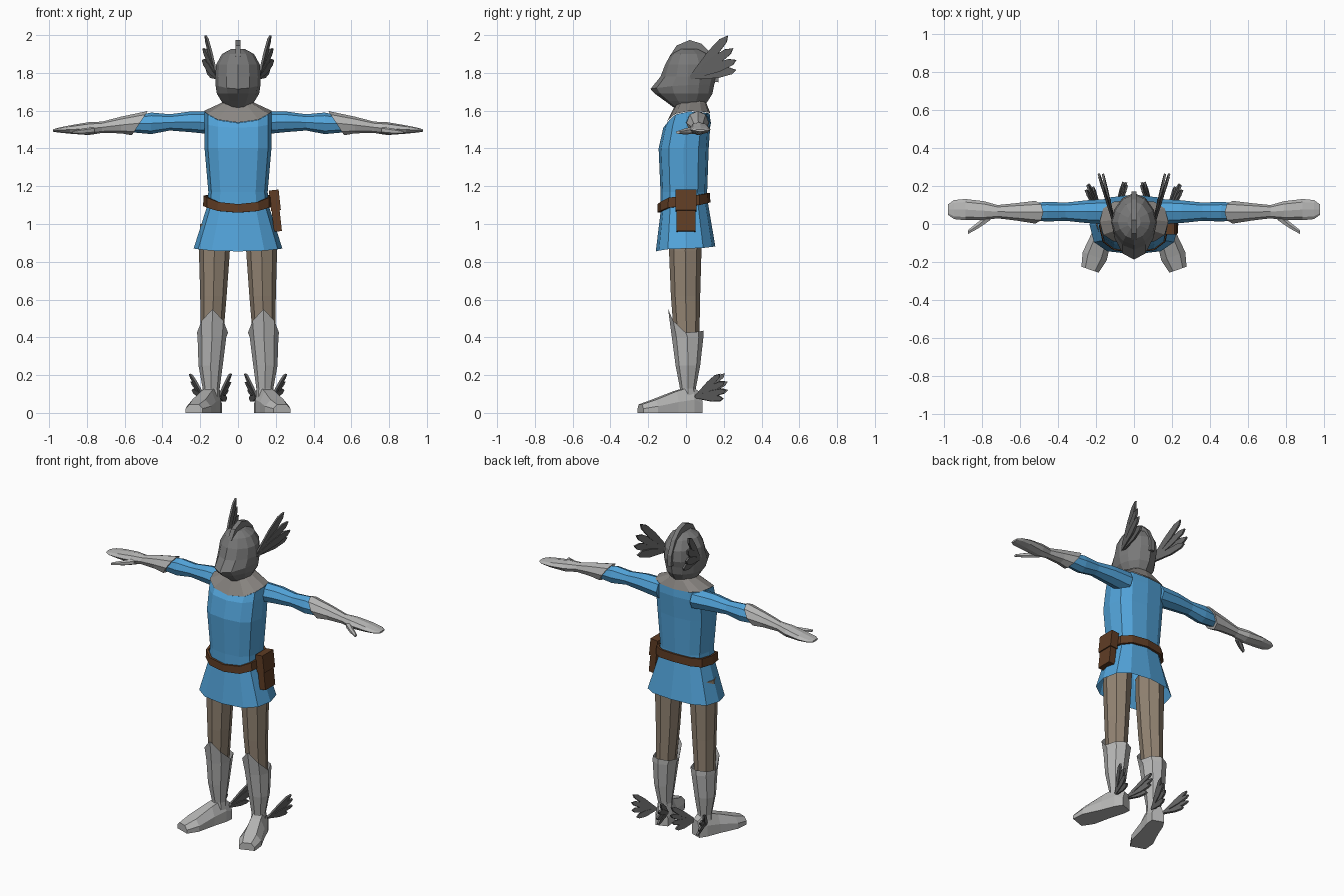
import bpy, bmesh
from math import cos, sin, pi, copysign
from mathutils import Vector, Matrix

cube = bpy.data.objects.get("Cube")
if cube:
    bpy.data.objects.remove(cube, do_unlink=True)


def material(name, r, g, b):
    m = bpy.data.materials.new(name)
    m.use_nodes = True
    m.diffuse_color = (r, g, b, 1)
    m.node_tree.nodes["Principled BSDF"].inputs["Base Color"].default_value = (r, g, b, 1)
    return m


BLUE = material("tunic blue", .085, .37, .70)
PALE = material("pale grey leather", .47, .47, .465)
STEEL = material("helmet grey", .19, .19, .19)
FEATHER = material("feather grey", .13, .13, .13)
CLOTH = material("collar grey", .25, .235, .22)
TAN = material("trouser tan", .29, .23, .17)
BROWN = material("belt brown", .115, .046, .018)


def finish(bm, name, mat, mirror=False, thick=0):
    bmesh.ops.recalc_face_normals(bm, faces=bm.faces)
    me = bpy.data.meshes.new(name)
    bm.to_mesh(me)
    bm.free()
    me.materials.append(mat)
    ob = bpy.data.objects.new(name, me)
    bpy.context.collection.objects.link(ob)
    if thick:
        s = ob.modifiers.new("thickness", 'SOLIDIFY')
        s.thickness, s.offset = thick, 0
    if mirror:
        ob.modifiers.new("mirror", 'MIRROR').use_mirror_merge = False
    return ob


def loft(name, rings, mat, caps=(True, True), **kw):
    """Skin a list of equal-length point rings."""
    bm = bmesh.new()
    rows = [[bm.verts.new(p) for p in r] for r in rings]
    n = len(rows[0])
    for a, b in zip(rows, rows[1:]):
        for i in range(n):
            j = (i + 1) % n
            bm.faces.new((a[i], a[j], b[j], b[i]))
    for row, cap in zip((rows[0], rows[-1]), caps):
        if cap:
            bm.faces.new(row)
    return finish(bm, name, mat, **kw)


def level(rx, yf, yb, zf, zs=None, zb=None, cx=0, n=12, e=1, p=1, ym=None):
    """Horizontal ring; front, side and back may sit at different heights."""
    zs = zf if zs is None else zs
    zb = zs if zb is None else zb
    ym = (yf + yb) / 2 if ym is None else ym
    pts = []
    for i in range(n):
        c, s = cos(2 * pi * i / n), sin(2 * pi * i / n)
        y, z = (yf, zf) if c > 0 else (yb, zb)
        k = abs(c)
        pts.append((cx + rx * copysign(abs(s) ** e, s), ym + (y - ym) * k ** p, zs + (z - zs) * k * k))
    return pts


def upright(x, cy, cz, ry, rz, slant=0, n=8):
    """Ring across the arm; slant pulls the top towards the body."""
    return [(x - slant * cos(2 * pi * i / n), cy + ry * sin(2 * pi * i / n), cz + rz * cos(2 * pi * i / n))
            for i in range(n)]


# Tunic, collar and belt
box = dict(e=.75, p=.75)
loft("tunic", [level(*r, **box) for r in (
    (.235, -.16, .155, .855, .87, .882),
    (.165, -.135, .115, 1.06, 1.09, 1.12),
    (.157, -.135, .112, 1.17),
    (.177, -.145, .12, 1.4),
    (.178, -.12, .13, 1.51, 1.53, 1.54),
    (.178, -.1, .125, 1.535, 1.595, 1.585))], BLUE, caps=(False, False))
loft("collar", [level(*r, **box) for r in (
    (.181, -.104, .129, 1.537, 1.598, 1.587),
    (.08, -.06, .108, 1.625, 1.645, 1.64),
    (.06, -.045, .09, 1.66))], CLOTH, caps=(False, True))
loft("belt", [level(*r, **box) for r in (
    (.178, -.145, .122, 1.06, 1.095, 1.115),
    (.175, -.143, .12, 1.105, 1.15, 1.165))], BROWN, caps=(False, False), thick=.014)


# Pouch hanging on the left hip
def block(name, centre, size, tilt, mat):
    bm = bmesh.new()
    m = Matrix.Translation(centre) @ Matrix.Rotation(tilt, 4, 'Y') @ Matrix.Diagonal((*size, 1))
    bmesh.ops.create_cube(bm, size=1, matrix=m)
    return finish(bm, name, mat)


block("pouch", (.2, 0, 1.065), (.042, .1, .21), -.11, BROWN)
block("pouch_flap", (.195, 0, 1.125), (.052, .112, .11), -.11, BROWN)

# Arms and gloves
loft("sleeve", [upright(*r) for r in (
    (.12, .065, 1.535, .068, .062),
    (.25, .065, 1.541, .06, .055),
    (.36, .065, 1.538, .048, .043),
    (.46, .065, 1.533, .052, .057),
    (.54, .065, 1.532, .045, .046, .03))], BLUE, mirror=True)
loft("glove", [upright(*r) for r in (
    (.52, .062, 1.534, .06, .064, .042),
    (.62, .064, 1.524, .046, .044),
    (.72, .065, 1.512, .035, .03),
    (.79, .07, 1.505, .05, .034),
    (.89, .076, 1.5, .056, .022),
    (.95, .076, 1.497, .05, .013),
    (.98, .076, 1.495, .028, .006))], PALE, mirror=True)
loft("thumb", [upright(*r, n=6) for r in (
    (.76, .045, 1.497, .03, .02),
    (.82, -.005, 1.49, .02, .016),
    (.875, -.042, 1.485, .012, .008))], PALE, mirror=True)

# Legs and boots
loft("trouser_leg", [level(*r, cx=cx, n=8) for cx, r in (
    (.12, (.08, -.09, .085, 1.0)),
    (.125, (.082, -.09, .082, .86)),
    (.13, (.07, -.08, .075, .62)),
    (.14, (.058, -.06, .07, .36)))], TAN, mirror=True)
loft("boot_shaft", [level(*r, cx=cx, n=8) for cx, r in (
    (.135, (.082, -.095, .092, .55, .425, .435)),
    (.138, (.076, -.075, .092, .4)),
    (.145, (.064, -.055, .075, .25)),
    (.142, (.045, -.032, .052, .13)),
    (.142, (.048, -.035, .06, .07)))], PALE, caps=(False, True), mirror=True)

toe_dir, across = Vector((.33, -.944, 0)), Vector((.944, .33, 0))
ankle = Vector((.138, .028, 0))
sole = ((-1, 0), (-1, .5), (-.55, 1), (.55, 1), (1, .5), (1, 0))
loft("boot_foot", [[ankle + toe_dir * t + across * w * u + Vector((0, 0, h * v)) for u, v in sole]
                   for t, w, h in ((-.05, .038, .1), (0, .05, .14), (.09, .054, .115),
                                   (.21, .067, .07), (.285, .048, .045))], PALE, mirror=True)

# Helmet with a pointed visor
loft("helmet", [level(*r, p=1.25, ym=.01) for r in (
    (.055, -.05, .08, 1.605),
    (.088, -.11, .115, 1.65),
    (.112, -.165, .14, 1.69),
    (.119, -.188, .15, 1.715, 1.735, 1.74),
    (.121, -.135, .163, 1.78),
    (.115, -.11, .155, 1.845),
    (.085, -.08, .12, 1.9),
    (.035, -.03, .065, 1.927))], STEEL)

# Crest fin over the crown
arc = [(-.085, 1.89), (-.05, 1.945), (.02, 1.974), (.08, 1.955), (.13, 1.905), (.17, 1.82), (.172, 1.75)]
inner = [(y * .6 + .01, 1.77 + (z - 1.77) * .6) for y, z in reversed(arc)]
loft("crest", [[(x, y, z) for y, z in arc + inner] for x in (-.014, .014)], STEEL)


# Wings: blunt feathers fanned out from one root
def wing(name, root, tips, width):
    bm = bmesh.new()
    root = Vector(root)
    tips = [Vector(t) for t in tips]
    normal = (tips[0] - root).cross(tips[-1] - root).normalized()
    for k, tip in enumerate(tips):
        d = tip - root
        side = d.cross(normal).normalized() * width
        base = root + normal * .004 * (k % 2)
        outline = [base - side * .35, base + d * .6 - side, base + d * .9 - side * .7, base + d,
                   base + d * .85 + side * .8, base + d * .55 + side * .9, base + side * .35]
        bm.faces.new([bm.verts.new(p) for p in outline])
    return finish(bm, name, FEATHER, mirror=True, thick=.012)


wing("helmet_wing", (.112, .025, 1.775),
     [(.172, .222, 1.998), (.187, .248, 1.93), (.186, .266, 1.868), (.168, .264, 1.815)], .026)
wing("inner_ankle_wing", (.1, .05, .085),
     [(.037, .205, .208), (.045, .22, .165), (.055, .222, .12), (.068, .2, .075)], .018)
wing("outer_ankle_wing", (.18, .05, .085),
     [(.255, .18, .206), (.25, .205, .165), (.24, .212, .12), (.22, .195, .075)], .018)
